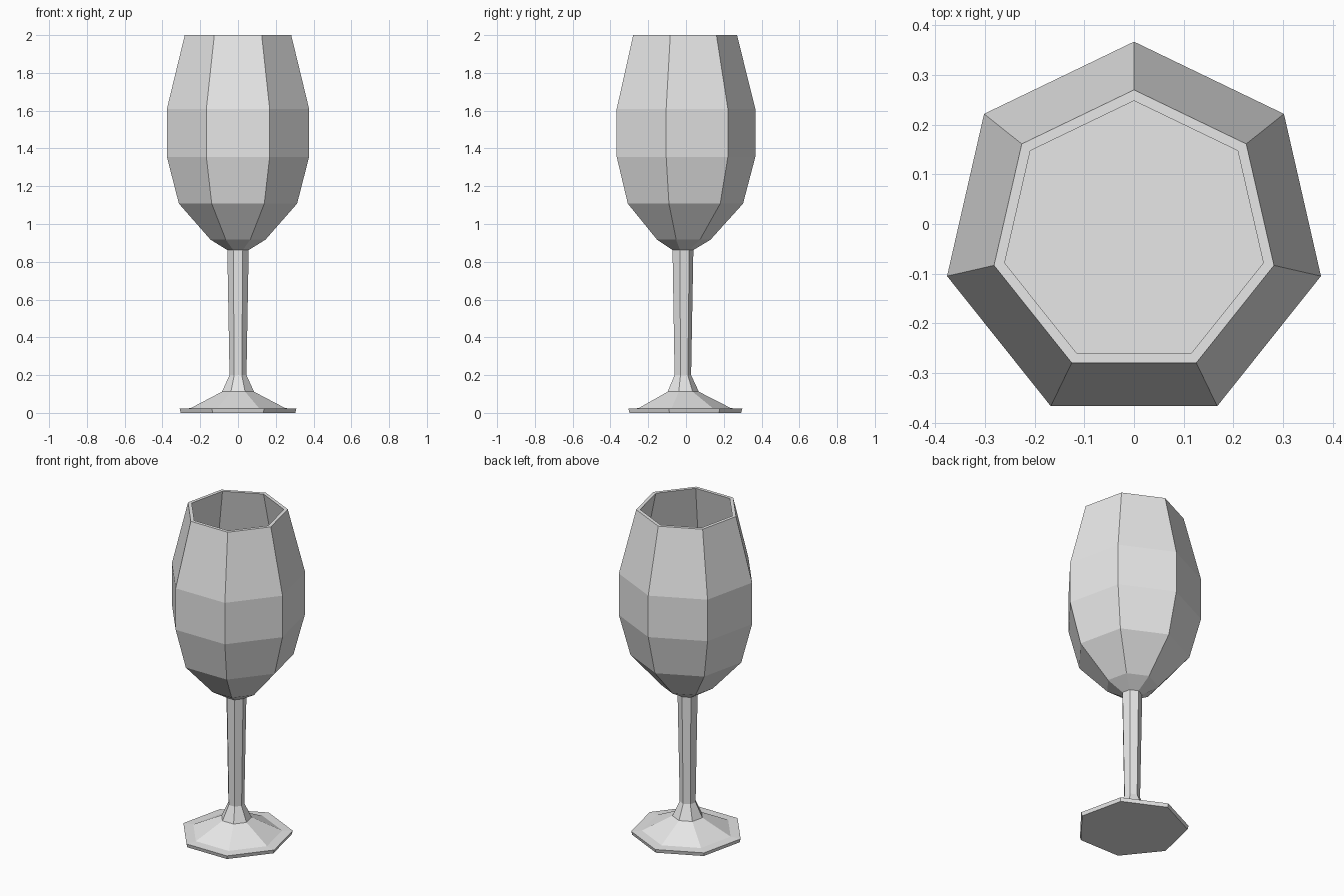
import bpy
import bmesh
from math import cos, sin, pi

cube = bpy.data.objects.get("Cube")
if cube:
    bpy.data.objects.remove(cube, do_unlink=True)

SIDES = 7
AXIS_Y = -0.019   # a seven-sided ring is off-centre within its bounds

grey = bpy.data.materials.new("light_grey")
grey.use_nodes = True
colour = (0.8, 0.8, 0.8, 1)
grey.diffuse_color = colour
grey.node_tree.nodes["Principled BSDF"].inputs["Base Color"].default_value = colour


def lathe(name, profile, cap_start=False, cap_end=False):
    """Flat-sided turned part from (radius, height) pairs, one corner at the back."""
    bm = bmesh.new()
    rings = []
    for radius, z in profile:
        angles = [pi / 2 + 2 * pi * k / SIDES for k in range(SIDES)]
        rings.append([bm.verts.new((radius * cos(a), AXIS_Y + radius * sin(a), z))
                      for a in angles])
    for low, high in zip(rings, rings[1:]):
        for k in range(SIDES):
            n = (k + 1) % SIDES
            bm.faces.new((low[k], low[n], high[n], high[k]))
    if cap_start:
        bm.faces.new(rings[0][::-1])
    if cap_end:
        bm.faces.new(rings[-1])
    mesh = bpy.data.meshes.new(name)
    bm.to_mesh(mesh)
    bm.free()
    mesh.materials.append(grey)
    obj = bpy.data.objects.new(name, mesh)
    bpy.context.collection.objects.link(obj)
    return obj


# Foot: thin rim, sloping top and flared collar
lathe("foot", [(0.311, 0), (0.317, 0.022), (0.257, 0.025),
               (0.087, 0.112), (0.046, 0.2)], cap_start=True)

# Stem: slightly wider at the top
lathe("stem", [(0.046, 0.2), (0.058, 0.862)])

# Bowl: outer wall up to the rim, then the inner wall down to a flat floor
lathe("bowl", [(0.058, 0.862), (0.149, 0.917), (0.321, 1.108), (0.386, 1.355),
               (0.386, 1.61), (0.289, 2), (0.267, 2), (0.364, 1.61),
               (0.364, 1.355)], cap_end=True)
